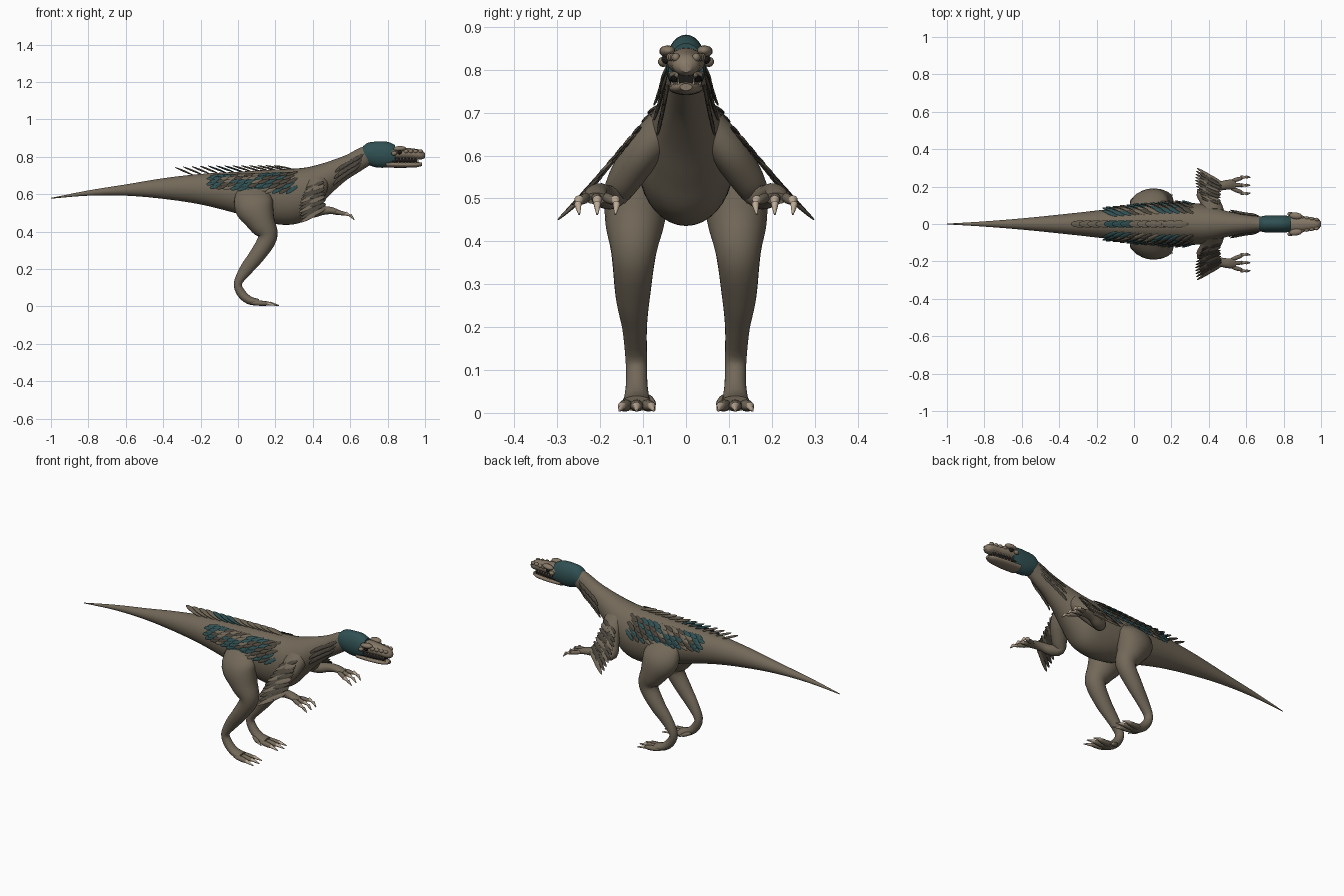
import bpy, bmesh, math, random
from mathutils import Vector, Matrix

random.seed(4)
if "Cube" in bpy.data.objects:
    bpy.data.objects.remove(bpy.data.objects["Cube"])


def material(name, r, g, b):
    m = bpy.data.materials.new(name)
    m.use_nodes = True
    m.diffuse_color = (r, g, b, 1)
    node = m.node_tree.nodes["Principled BSDF"]
    node.inputs["Base Color"].default_value = (r, g, b, 1)
    node.inputs["Roughness"].default_value = 0.8
    return m


SKIN, TEAL, DARK, CLAW, MOUTH, SNOUT = range(6)
MATS = [material("skin brown", .17, .14, .10), material("deep teal", .03, .08, .085),
        material("dark feather", .07, .06, .045), material("claw ivory", .5, .4, .3),
        material("mouth black", .012, .011, .01), material("snout tan", .24, .19, .135)]


def finish(bm, name, mirror=False):
    bmesh.ops.recalc_face_normals(bm, faces=bm.faces)
    me = bpy.data.meshes.new(name)
    bm.to_mesh(me)
    bm.free()
    for m in MATS:
        me.materials.append(m)
    ob = bpy.data.objects.new(name, me)
    bpy.context.collection.objects.link(ob)
    if mirror:
        mod = ob.modifiers.new("mirror", "MIRROR")
        mod.use_axis = (False, True, False)
        mod.use_mirror_merge = False
    bpy.ops.object.select_all(action="DESELECT")
    bpy.context.view_layer.objects.active = ob
    ob.select_set(True)
    bpy.ops.object.shade_smooth_by_angle(angle=math.radians(50))
    return ob


def spline(pts, t):
    """Smooth value of a list of tuples at t, counted in points."""
    i = min(int(t), len(pts) - 2)
    f = t - i
    a, b, c, d = [Vector(pts[max(0, min(len(pts) - 1, k))]) for k in range(i - 1, i + 3)]
    return b + (c - a) * f / 2 + (a * 2 - b * 5 + c * 4 - d) * f * f / 2 + (b * 3 - a - c * 3 + d) * f ** 3 / 2


def skin_rings(bm, rings, mat, n):
    loops = []
    for c, u, v in rings:
        angles = [math.tau * k / n for k in range(n)]
        loops.append([bm.verts.new(c + u * math.cos(a) + v * math.sin(a)) for a in angles])
    faces = [bm.faces.new((p[k], p[(k + 1) % n], q[(k + 1) % n], q[k]))
             for p, q in zip(loops, loops[1:]) for k in range(n)]
    faces += [bm.faces.new(loops[0]), bm.faces.new(loops[-1])]
    for f in faces:
        f.material_index = mat


def hull(bm, sections, mat, n=28, steps=4):
    """Upright rings from (x, top, bottom, half width)."""
    rings = []
    for k in range((len(sections) - 1) * steps + 1):
        x, top, bot, w = spline(sections, k / steps)
        rings.append((Vector((x, 0, (top + bot) / 2)), Vector((0, w, 0)), Vector((0, 0, (top - bot) / 2))))
    skin_rings(bm, rings, mat, n)


def limb(bm, pts, mat, n=18, steps=4):
    """Rings square to a path of (x, y, z, depth radius, side radius)."""
    samples = [spline(pts, k / steps) for k in range((len(pts) - 1) * steps + 1)]
    cs = [Vector(s[:3]) for s in samples]
    rings = []
    for i, s in enumerate(samples):
        t = (cs[min(i + 1, len(cs) - 1)] - cs[max(i - 1, 0)]).normalized()
        side = Vector((0, 1, 0))
        side = (side - t * side.dot(t)).normalized()
        rings.append((cs[i], side * s[4], side.cross(t) * s[3]))
    skin_rings(bm, rings, mat, n)


def blob(bm, base, tip, width, thick, normal, mat, u=10, v=7):
    """Ellipsoid from base to tip, flattened along the normal."""
    base, tip = Vector(base), Vector(tip)
    z = (tip - base).normalized()
    x = z.cross(Vector(normal)).normalized()
    rot = Matrix((x, z.cross(x), z)).transposed().to_4x4()
    size = Matrix.Diagonal((width, thick, (tip - base).length / 2, 1))
    made = bmesh.ops.create_uvsphere(bm, u_segments=u, v_segments=v, radius=1,
                                     matrix=Matrix.Translation((base + tip) / 2) @ rot @ size)
    for f in {f for vert in made["verts"] for f in vert.link_faces}:
        f.material_index = mat


def spike(bm, base, tip, r, mat=CLAW):
    base, tip = Vector(base), Vector(tip)
    rot = (tip - base).to_track_quat("Z", "Y").to_matrix().to_4x4()
    made = bmesh.ops.create_cone(bm, cap_ends=True, segments=10, radius1=r, radius2=r * .25,
                                 depth=(tip - base).length, matrix=Matrix.Translation((base + tip) / 2) @ rot)
    for f in {f for vert in made["verts"] for f in vert.link_faces}:
        f.material_index = mat


# Tail, trunk and neck in one sweep
BODY = [(-1, .58, .576, .002), (-.8, .62, .592, .014), (-.6, .652, .592, .03), (-.4, .685, .575, .05),
        (-.2, .708, .545, .072), (0, .72, .495, .095), (.15, .73, .45, .11), (.27, .735, .436, .112),
        (.36, .742, .46, .108), (.43, .758, .53, .09), (.5, .78, .605, .068), (.58, .81, .675, .052),
        (.65, .847, .72, .043), (.72, .87, .765, .038)]
bm = bmesh.new()
hull(bm, BODY, SKIN, 36, 5)
finish(bm, "body")


def on_body(x, degrees, lift=0.0):
    """Point and outward direction on the body's left flank."""
    i = max(k for k in range(len(BODY) - 1) if BODY[k][0] <= x)
    f = (x - BODY[i][0]) / (BODY[i + 1][0] - BODY[i][0])
    _, top, bot, w = Vector(BODY[i]).lerp(Vector(BODY[i + 1]), f)
    a = math.radians(degrees)
    h = (top - bot) / 2
    out = Vector((0, math.cos(a) / w, math.sin(a) / h)).normalized()
    return Vector((x, w * math.cos(a), (top + bot) / 2 + h * math.sin(a))) + out * lift, out


# Head: teal skull, tan snout, lower jaw, dark mouth
bm = bmesh.new()
hull(bm, [(.655, .84, .765, .03), (.69, .873, .758, .043), (.74, .881, .743, .046),
          (.80, .880, .742, .046), (.84, .862, .748, .041)], TEAL)
finish(bm, "skull")
bm = bmesh.new()
hull(bm, [(.8, .852, .786, .042), (.87, .85, .787, .044), (.93, .845, .787, .037),
          (.98, .836, .786, .03), (1, .818, .794, .012)], SNOUT)
finish(bm, "upper_snout")
bm = bmesh.new()
hull(bm, [(.79, .778, .742, .04), (.87, .774, .741, .04), (.95, .772, .743, .031), (.985, .768, .752, .014)], SNOUT)
finish(bm, "lower_jaw")
bm = bmesh.new()
hull(bm, [(.79, .8, .76, .04), (.88, .8, .76, .035), (.96, .798, .76, .022)], MOUTH)
finish(bm, "mouth")

bm = bmesh.new()
UP = Vector((0, 0, 1))
blob(bm, (.83, .047, .842), (.9, .04, .845), .019, .014, UP, SNOUT)
blob(bm, (.82, .052, .815), (.85, .055, .822), .012, .012, UP, SNOUT)
for k in range(4):
    x = .885 + k * .026
    blob(bm, (x, .038 - k * .004, .83), (x + .026, .034 - k * .004, .828), .01, .011, UP, SNOUT)
finish(bm, "brow_and_snout_scales", True)
bm = bmesh.new()
blob(bm, (.852, .046, .825), (.876, .046, .825), .012, .012, UP, MOUTH)
blob(bm, (.972, .022, .82), (.984, .022, .822), .006, .005, UP, MOUTH)
finish(bm, "eyes_and_nostrils", True)
bm = bmesh.new()
for k in range(7):
    x = .85 + k * .018
    y = .036 - k * .0025
    spike(bm, (x, y, .796), (x, y, .778), .004)
    spike(bm, (x + .009, y - .003, .766), (x + .009, y - .003, .782), .003)
finish(bm, "teeth", True)

# Legs with three clawed toes and a small back toe
bm = bmesh.new()
limb(bm, [(.075, .08, .62, .085, .03), (.085, .11, .54, .105, .072), (.125, .119, .45, .075, .07),
          (.158, .122, .37, .052, .052), (.1, .124, .27, .042, .04), (.045, .12, .2, .035, .029),
          (0, .116, .125, .022, .025), (.018, .115, .07, .024, .025), (.06, .115, .033, .022, .03),
          (.11, .115, .022, .018, .036)], SKIN, 24)
finish(bm, "legs", True)
bm = bmesh.new()
for spread in (-1, 0, 1):
    y = .115 + spread * .034
    reach = .185 - abs(spread) * .012
    blob(bm, (.06, .115 + spread * .018, .02), (reach, y, .014), .016, .014, UP, SKIN, 12, 8)
    spike(bm, (reach - .015, y, .016), (reach + .034, y + spread * .006, .005), .01)
blob(bm, (.03, .095, .04), (.085, .075, .015), .012, .012, UP, SKIN)
spike(bm, (.078, .078, .018), (.1, .073, .006), .007)
finish(bm, "toes", True)

# Arms, hands and claws
bm = bmesh.new()
limb(bm, [(.42, .05, .66, .065, .05), (.415, .1, .61, .055, .045), (.385, .14, .55, .042, .04),
          (.365, .165, .51, .03, .032), (.405, .185, .503, .028, .028), (.45, .2, .512, .024, .024),
          (.5, .21, .512, .019, .026), (.54, .21, .5, .014, .027)], SKIN)
for spread in (-1, 0, 1):
    y = .207 + spread * .042
    blob(bm, (.51, .21 + spread * .016, .507), (.588, y, .492), .012, .012, UP, SKIN)
    spike(bm, (.573, y, .497), (.605, y + spread * .003, .484), .0115)
    spike(bm, (.6, y + spread * .003, .488), (.622, y, .463), .009)
finish(bm, "arms", True)

# Arm feathers: a long fan with a short layer over it
bm = bmesh.new()
for count, length, half in ((11, 1, .013), (8, .55, .011)):
    for k in range(count):
        f = k / (count - 1)
        base = Vector((.46, .105, .665)).lerp(Vector((.47, .215, .525)), f)
        tip = Vector((.36, .14, .625)).lerp(Vector((.335, .3, .45)), f)
        tip = base.lerp(tip, length) - Vector((.02 * math.sin(f * math.pi), 0, 0))
        normal = Vector((.25, .75, .6))
        shift = normal * (.004 if length < 1 else 0)
        blob(bm, base + shift, tip + shift, half, .004, normal, SKIN if k % 3 == 1 else DARK)
finish(bm, "arm_feathers", True)

# Flank feathers in staggered rows
bm = bmesh.new()
for row in range(5):
    for k in range(12):
        x = .32 - k * .037 - (row % 2) * .018
        angle = 14 + row * 10
        base, out = on_body(x, angle + 6, .002)
        tip, _ = on_body(x - .065, angle - 8, .014)
        blob(bm, base, tip, .011, .004, out, random.choice((TEAL, TEAL, DARK, SKIN)), 8, 6)
finish(bm, "flank_feathers", True)

# Neck feathers
bm = bmesh.new()
for row in range(3):
    for k in range(5):
        x = .67 - k * .024 - row * .006
        base, out = on_body(x, 20 - row * 20, .002)
        tip, _ = on_body(x - .055, 8 - row * 20, .012)
        blob(bm, base, tip, .009, .004, out, DARK, 8, 6)
finish(bm, "neck_feathers", True)

# Crest of overlapping feathers along the spine
bm = bmesh.new()
for k in range(13):
    x = .29 - k * .044
    base, out = on_body(x, 90, -.002)
    tip, _ = on_body(x - .1, 90, .022 + k * .0025)
    blob(bm, base, tip, .02, .005, out, TEAL if 6 <= k <= 8 else SKIN)
finish(bm, "spine_feathers")
